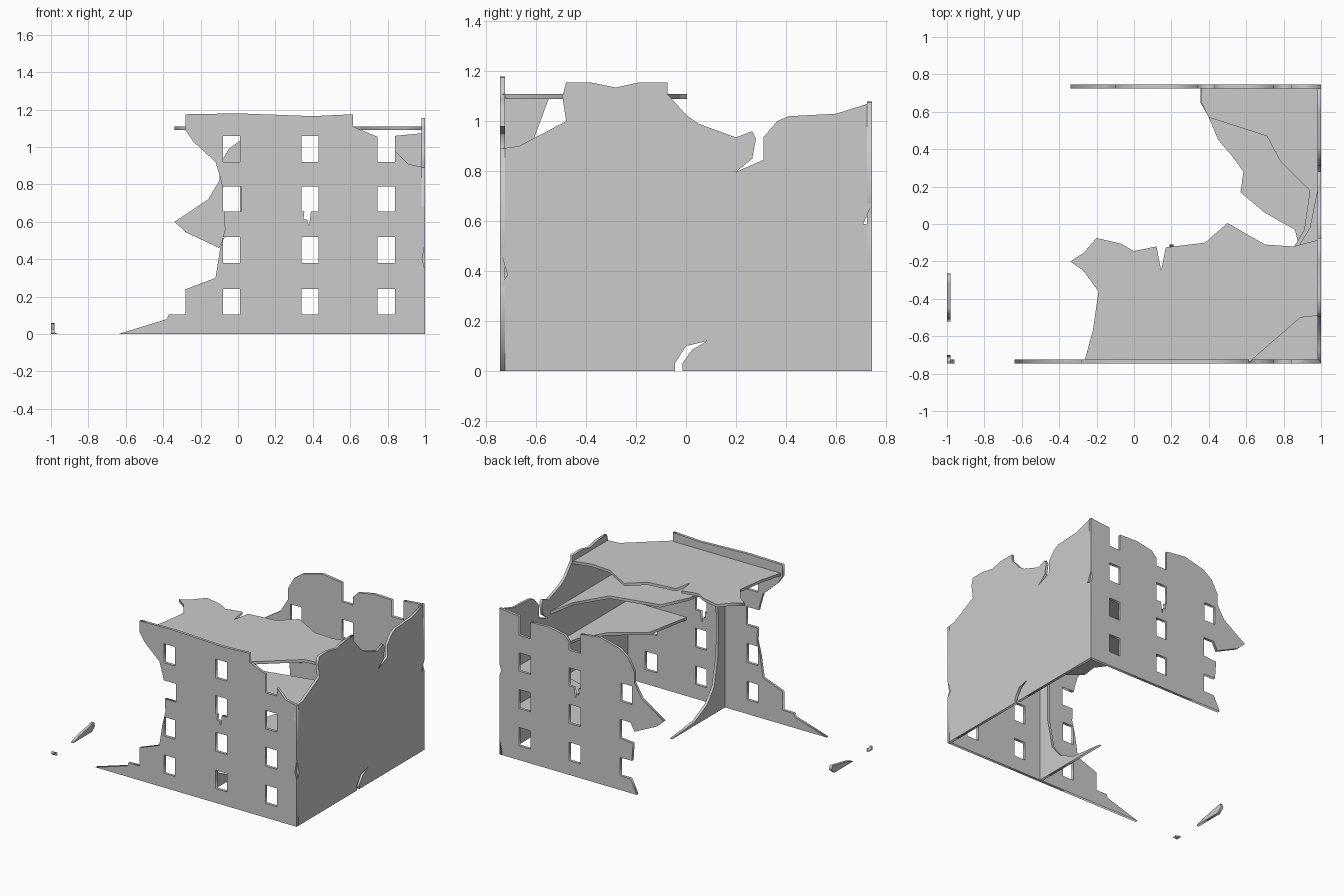
import bpy
from math import pi
from mathutils import Matrix

T = 0.02  # wall and slab thickness
UPRIGHT_X = Matrix.Rotation(pi / 2, 4, 'X')                  # profile in x, z
UPRIGHT_Y = Matrix.Rotation(pi / 2, 4, 'Z') @ UPRIGHT_X      # profile in y, z


def plate(name, outline, frame, offset, holes=(), t=T):
    """Flat plate with cut-outs, from a filled 2D curve turned into a mesh."""
    cu = bpy.data.curves.new(name, 'CURVE')
    cu.dimensions, cu.fill_mode, cu.extrude = '2D', 'BOTH', t / 2
    for loop in [outline, *holes]:
        sp = cu.splines.new('POLY')
        sp.points.add(len(loop) - 1)
        for p, (u, v) in zip(sp.points, loop):
            p.co = (u, v, 0, 1)
        sp.use_cyclic_u = True
    ob = bpy.data.objects.new(name, cu)
    bpy.context.collection.objects.link(ob)
    ob.matrix_world = Matrix.Translation(offset) @ frame
    bpy.ops.object.select_all(action='DESELECT')
    ob.select_set(True)
    bpy.context.view_layer.objects.active = ob
    bpy.ops.object.convert(target='MESH')
    return bpy.context.object


COLS = [(-.08, .01), (.34, .43), (.745, .84)]
ROWS = [(.105, .24), (.38, .52), (.655, .79), (.92, 1.06)]


def window(c, r, crack=False):
    (a, b), (z0, z1) = COLS[c], ROWS[r]
    extra = [(.39, z0), (.38, .575), (.37, .61), (.35, z0 - .04), (.355, z0)] if crack else []
    return [(a, z1), (b, z1), (b, z0), *extra, (a, z0)]


def windows(cells):
    return [window(c, r, (c, r) == (1, 2)) for c, r in cells]


# front wall: stepped broken left edge, collapsed upper right corner
front = [(-.64, 0), (1, 0), (1, .34), (.985, .4), (1, .49), (1, .89), (.91, .91),
         (.84, .98), (.84, .92), (.745, .92), (.745, 1.055), (.66, 1.09), (.615, 1.11),
         (.615, 1.175), (.4, 1.165), (0, 1.18), (-.28, 1.175), (-.28, 1.09),
         (-.24, 1.03), (-.12, .92), (-.09, .82), (-.085, .79), (.015, .79), (.015, .655),
         (-.075, .655), (-.07, .56), (-.095, .46), (-.12, .3), (-.28, .24),
         (-.28, .105), (-.37, .105), (-.38, .08)]
plate("front_wall", front, UPRIGHT_X, (0, -.735, 0),
      windows([(0, 0), (0, 1), (0, 3), (1, 0), (1, 1), (1, 2), (1, 3),
               (2, 0), (2, 1), (2, 2)]))

# back wall: open window notches along the ragged top and side
back = [(-.12, 0), (1, 0), (1, .58), (.985, .62), (1, .67), (1, 1.075), (.84, 1.06),
        (.84, .92), (.745, .92), (.745, 1.04), (.6, 1.045), (.47, 1.02), (.43, .98),
        (.43, .92), (.34, .92), (.34, 1.06), (.18, 1.08), (.02, 1.04), (-.05, .99),
        (-.1, .9), (-.1, .82), (-.16, .72), (-.34, .6), (-.28, .545), (-.1, .46),
        (-.07, .52), (.015, .52), (.015, .38), (-.09, .37), (-.08, .24), (.015, .24),
        (.015, .105), (-.07, .105)]
plate("back_wall", back, UPRIGHT_X, (0, .735, 0),
      windows([(0, 2), (1, 0), (1, 1), (1, 2), (2, 0), (2, 1), (2, 2)]))

# right wall: cracks at the top and the base, chipped corners
right = [(-.745, 0), (-.045, 0), (-.045, .03), (0, .1), (.085, .12), (.025, .085),
         (-.015, .03), (-.015, 0), (.745, 0), (.745, .58), (.71, .59), (.745, .67),
         (.745, 1.075), (.6, 1.03), (.41, 1.02), (.365, 1), (.31, .935), (.31, .845),
         (.2, .797), (.265, .85), (.28, .93), (.265, .96), (.2, .935), (.05, .99),
         (0, 1.025), (-.075, 1.11), (-.075, 1.155), (-.19, 1.155), (-.28, 1.135),
         (-.38, 1.155), (-.48, 1.155), (-.495, 1.1), (-.48, 1), (-.67, .9),
         (-.745, .89), (-.745, .49), (-.715, .385), (-.745, .34)]
plate("right_wall", right, UPRIGHT_Y, (.99, 0, 0))

# inner dividing wall with a curved broken edge
inner = [(-.73, 0), (-.11, 0), (-.38, .03), (-.52, .1), (-.6, .2), (-.645, .42),
         (-.65, .7), (-.62, .9), (-.55, 1.09), (-.73, 1.09)]
plate("inner_wall", inner, UPRIGHT_Y, (.2, 0, 0))

# roof slab with a cracked rear edge
roof = [(-.265, -.735), (-.22, -.57), (-.19, -.36), (-.27, -.25), (-.34, -.2),
        (-.27, -.155), (-.2, -.075), (-.07, -.105), (0, -.145), (.12, -.12),
        (.145, -.25), (.17, -.125), (.38, -.1), (.5, .005), (.7, -.11), (.85, -.12),
        (.985, -.085), (.985, -.49), (.89, -.5), (.66, -.7), (.62, -.735)]
plate("roof_slab", roof, Matrix(), (0, 0, 1.1))

# broken floor slabs, each storey losing a different part
floors = {
    "third_floor": (.83, [(.985, .2), (.94, -.02), (.8, -.25), (.44, -.33),
                          (.345, -.53), (.3, -.735), (.985, -.735)]),
    "second_floor": (.57, [(.36, .735), (.36, .65), (.4, .57), (.71, .47), (.78, .34),
                           (.94, .18), (.91, -.03), (.8, -.22), (.57, -.39),
                           (.5, -.735), (.985, -.735), (.985, .735)]),
    "first_floor": (.29, [(.355, .735), (.355, .65), (.4, .57), (.45, .45), (.52, .37),
                          (.585, .28), (.57, .17), (.7, .06), (.86, -.03),
                          (.93, -.3), (.985, -.5), (.985, .735)]),
}
for name, (z, outline) in floors.items():
    plate(name, outline, Matrix(), (0, 0, z))

# last stubs of the fallen left wall
plate("left_wall_stub", [(-.52, 0), (-.3, 0), (-.265, .03), (-.275, .06), (-.32, .05),
                         (-.45, .025)], UPRIGHT_Y, (-.99, 0, 0))
plate("corner_stub_side", [(-.745, 0), (-.7, 0), (-.745, .025)], UPRIGHT_Y, (-.99, 0, 0))
plate("corner_stub_front", [(-1, 0), (-.96, 0), (-1, .015)], UPRIGHT_X, (0, -.735, 0))
